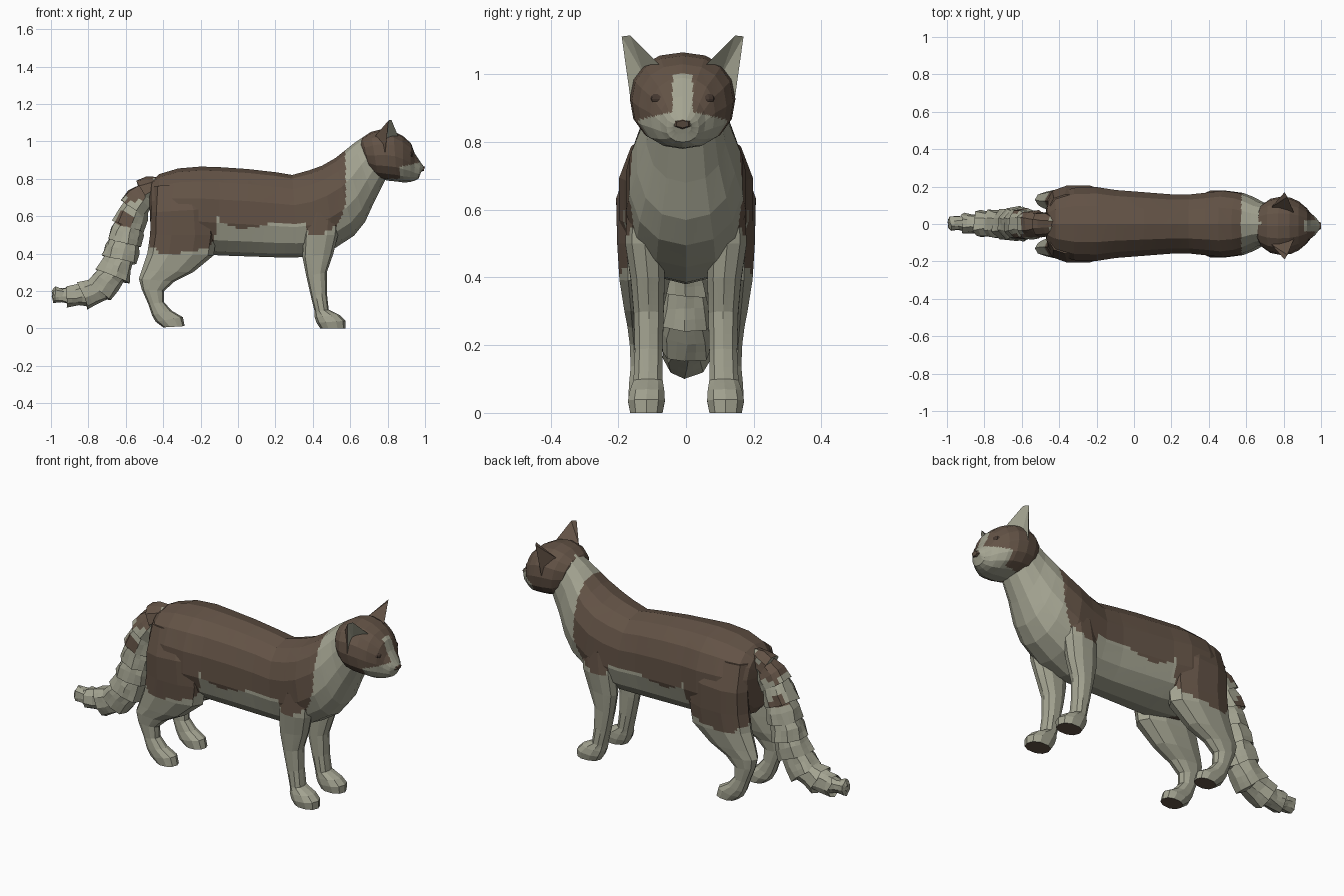
import bpy, bmesh, math, random
from mathutils import Vector, Matrix
random.seed(4)

def mat(name, rgb):
    m = bpy.data.materials.new(name)
    m.diffuse_color = (*rgb, 1)
    return m

MATS = [mat("pale_fur", (0.37, 0.37, 0.285)),
        mat("brown_fur", (0.125, 0.086, 0.061)),
        mat("dark_eye", (0.06, 0.04, 0.03))]
HEAD_Y = -0.01

def finish(name, bm, rule):
    bmesh.ops.recalc_face_normals(bm, faces=bm.faces)
    bm.normal_update()
    for f in bm.faces:
        f.material_index = int(rule(f.calc_center_median(), f.normal))
    me = bpy.data.meshes.new(name)
    bm.to_mesh(me)
    bm.free()
    for m in MATS:
        me.materials.append(m)
    ob = bpy.data.objects.new(name, me)
    bpy.context.collection.objects.link(ob)
    return ob

def loft(name, rows, n, rule, side=1, cuts=4, jitter=0, power=0.88):
    """Rows: two opposite side-view points (xa, za, xb, zb), half width, y centre."""
    bm = bmesh.new()
    rings = []
    for xa, za, xb, zb, w, yc in rows:
        c = Vector(((xa + xb) / 2, yc * side, (za + zb) / 2))
        u = Vector(((xa - xb) / 2, 0, (za - zb) / 2))
        ring = []
        for k in range(n):
            a = 2 * math.pi * k / n
            cs, sn = (math.copysign(abs(t) ** power, t) for t in (math.cos(a), math.sin(a)))
            j = Vector([random.uniform(-jitter, jitter) for _ in range(3)])
            ring.append(bm.verts.new(c + u * cs + Vector((0, w * sn * side, 0)) + j))
        rings.append((ring, c))
    for (r, _), (s, _) in zip(rings, rings[1:]):
        for k in range(n):
            bm.faces.new((r[k], r[(k + 1) % n], s[(k + 1) % n], s[k]))
    for ring, c in (rings[0], rings[-1]):
        v = bm.verts.new(c)
        for k in range(n):
            bm.faces.new((ring[k], ring[(k + 1) % n], v))
    # flat subdivision so the coat boundary can follow a curve
    if cuts:
        bmesh.ops.subdivide_edges(bm, edges=bm.edges[:], cuts=cuts, use_grid_fill=True)
    return finish(name, bm, rule)

# Coat: lower edge of the brown saddle along the body
EDGE = [(-0.55, 0.45), (-0.46, 0.44), (-0.40, 0.39), (-0.30, 0.405), (-0.16, 0.43),
        (-0.122, 0.48), (-0.118, 0.62), (-0.09, 0.57), (0, 0.53), (0.10, 0.545), (0.2, 0.57),
        (0.3, 0.55), (0.35, 0.57), (0.38, 0.51), (0.45, 0.50), (0.53, 0.55), (0.57, 0.64), (0.6, 0.7)]

def saddle(c, nrm):
    if c.x > 0.575 - 0.03 * max(0, c.z - 0.85):
        return 0
    for (x0, z0), (x1, z1) in zip(EDGE, EDGE[1:]):
        if x0 <= c.x <= x1:
            return c.z > z0 + (z1 - z0) * (c.x - x0) / (x1 - x0)
    return 0

def leg_coat(c, nrm):
    if c.z < 0.03 and nrm.z < -0.8:
        return 1                                   # paw pads
    return abs(c.y) > 0.085 and saddle(c, nrm)

def head_coat(c, nrm):
    y = abs(c.y - HEAD_Y)
    if c.x > 0.86 and y < 0.03 and c.z < 1.0:
        return 0                                   # blaze
    if c.x > 0.865 and c.z < 0.897 - 0.25 * y:
        return 0                                   # muzzle and cheeks
    return not (c.z < 0.80 or (c.z < 0.84 and c.x < 0.74))

def tail_coat(c, nrm):
    patch = math.hypot(c.x + 0.61, c.z - 0.585) < 0.04
    return patch or (-0.6 < c.x < -0.44 and c.z > 0.68 and nrm.z > 0.05)

# Body and neck: top point, bottom point
loft("body", [(x, z, X, Z, w, 0) for x, z, X, Z, w in [
    (-0.475, 0.73, -0.47, 0.58, 0.06), (-0.46, 0.79, -0.46, 0.49, 0.125),
    (-0.42, 0.825, -0.43, 0.45, 0.165), (-0.32, 0.855, -0.32, 0.42, 0.198),
    (-0.2, 0.865, -0.2, 0.40, 0.202), (-0.1, 0.862, -0.1, 0.39, 0.186),
    (0.05, 0.852, 0.05, 0.385, 0.174), (0.2, 0.835, 0.2, 0.38, 0.162),
    (0.29, 0.82, 0.32, 0.38, 0.162), (0.38, 0.845, 0.42, 0.385, 0.172),
    (0.45, 0.87, 0.52, 0.43, 0.182), (0.52, 0.91, 0.62, 0.495, 0.17),
    (0.57, 0.95, 0.68, 0.57, 0.148), (0.62, 0.99, 0.73, 0.68, 0.12),
    (0.68, 1.03, 0.79, 0.80, 0.102), (0.74, 1.03, 0.82, 0.84, 0.06)]],
    14, saddle, cuts=6)

# Head and muzzle
loft("head", [(x, z, X, Z, w, HEAD_Y) for x, z, X, Z, w in [
    (0.645, 0.98, 0.68, 0.90, 0.06), (0.665, 1.02, 0.71, 0.83, 0.115),
    (0.71, 1.05, 0.75, 0.80, 0.145), (0.77, 1.065, 0.80, 0.79, 0.156),
    (0.83, 1.055, 0.85, 0.785, 0.15), (0.88, 1.03, 0.885, 0.78, 0.13),
    (0.925, 0.99, 0.92, 0.782, 0.096), (0.945, 0.935, 0.945, 0.79, 0.068),
    (0.975, 0.89, 0.965, 0.80, 0.048), (0.993, 0.865, 0.975, 0.825, 0.026)]],
    16, head_coat, cuts=5)
loft("nose", [(0.972, 0.874, 0.98, 0.838, 0.032, HEAD_Y), (1.0, 0.864, 0.993, 0.842, 0.02, HEAD_Y)],
     6, lambda c, n: 1, cuts=0)

FRONT = [(0.37, 0.62, 0.54, 0.62, 0.05, 0.125), (0.35, 0.50, 0.535, 0.50, 0.06, 0.122),
         (0.345, 0.38, 0.51, 0.40, 0.052, 0.113), (0.365, 0.28, 0.475, 0.30, 0.046, 0.11),
         (0.39, 0.17, 0.475, 0.19, 0.043, 0.11), (0.41, 0.09, 0.485, 0.10, 0.045, 0.112),
         (0.41, 0.06, 0.545, 0.07, 0.053, 0.115), (0.42, 0.03, 0.575, 0.04, 0.057, 0.117),
         (0.44, 0, 0.575, 0, 0.05, 0.117)]
HIND = [(-0.45, 0.76, -0.20, 0.78, 0.06, 0.10), (-0.465, 0.62, -0.13, 0.64, 0.085, 0.125),
        (-0.47, 0.5, -0.115, 0.5, 0.085, 0.122), (-0.485, 0.40, -0.13, 0.39, 0.078, 0.122),
        (-0.515, 0.31, -0.24, 0.30, 0.06, 0.125), (-0.53, 0.265, -0.34, 0.25, 0.045, 0.13),
        (-0.515, 0.21, -0.395, 0.20, 0.038, 0.13), (-0.48, 0.13, -0.395, 0.14, 0.037, 0.128),
        (-0.46, 0.07, -0.355, 0.095, 0.042, 0.128), (-0.44, 0.035, -0.295, 0.06, 0.047, 0.125),
        (-0.40, 0.005, -0.285, 0.012, 0.044, 0.125)]
# Ear points: front, back, outer base, cavity, blunt tip pair
EAR = [(0.855, 0.07, 1.03), (0.735, 0.10, 1.03), (0.785, 0.153, 0.92),
       (0.79, 0.11, 0.99), (0.805, 0.18, 1.112), (0.82, 0.155, 1.115)]
EAR_FACES = [(0, 1, 5), (1, 4, 5), (1, 2, 4), (0, 5, 3), (5, 4, 3), (4, 2, 3), (0, 3, 2, 1)]

for side, tag in ((1, "left"), (-1, "right")):
    loft(tag + "_front_leg", FRONT, 10, leg_coat, side)
    loft(tag + "_hind_leg", HIND, 10, leg_coat, side, cuts=5)
    # Ear: brown shell with a pale hollow
    bm = bmesh.new()
    vs = [bm.verts.new((x, y * side + HEAD_Y, z)) for x, y, z in EAR]
    for f in EAR_FACES:
        bm.faces.new([vs[i] for i in f])
    cavity = Vector((EAR[3][0], EAR[3][1] * side + HEAD_Y, EAR[3][2]))
    bm.faces.ensure_lookup_table()
    pale = [f.calc_center_median() for f in bm.faces[3:6]]
    finish(tag + "_ear", bm, lambda c, n: all((c - p).length > 1e-4 for p in pale))
    # Eye
    bm = bmesh.new()
    bmesh.ops.create_uvsphere(bm, u_segments=10, v_segments=8, radius=1,
        matrix=Matrix.Translation((0.914, side * 0.069 + HEAD_Y, 0.928)) @
        Matrix.Diagonal((0.022, 0.028, 0.019, 1)))
    finish(tag + "_eye", bm, lambda c, n: 2)

# Bushy tail: overlapping flared tufts along a curved path (x, z, radius)
PATH = [(-0.41, 0.775, 0.045), (-0.49, 0.735, 0.065), (-0.545, 0.66, 0.078), (-0.58, 0.57, 0.085),
        (-0.605, 0.48, 0.088), (-0.63, 0.39, 0.09), (-0.665, 0.30, 0.088), (-0.73, 0.22, 0.08),
        (-0.81, 0.185, 0.07), (-0.895, 0.175, 0.055), (-0.965, 0.18, 0.04)]
rows = []
for (x0, z0, r0), (x1, z1, r1) in zip(PATH, PATH[1:]):
    d = Vector((x1 - x0, z1 - z0))
    p = Vector((-d.y, d.x)).normalized()
    for t, r in ((0.0, r0 * 0.86), (0.6, r1), (1.25, r1 * 1.08)):
        c = Vector((x0, z0)) + d * t
        rows.append((c.x + p.x * r, c.y + p.y * r, c.x - p.x * r, c.y - p.y * r, r * 0.95, 0))
rows.append((-0.993, 0.165, -0.993, 0.20, 0.025, 0))
loft("tail", rows, 9, tail_coat, cuts=1, jitter=0.007)
